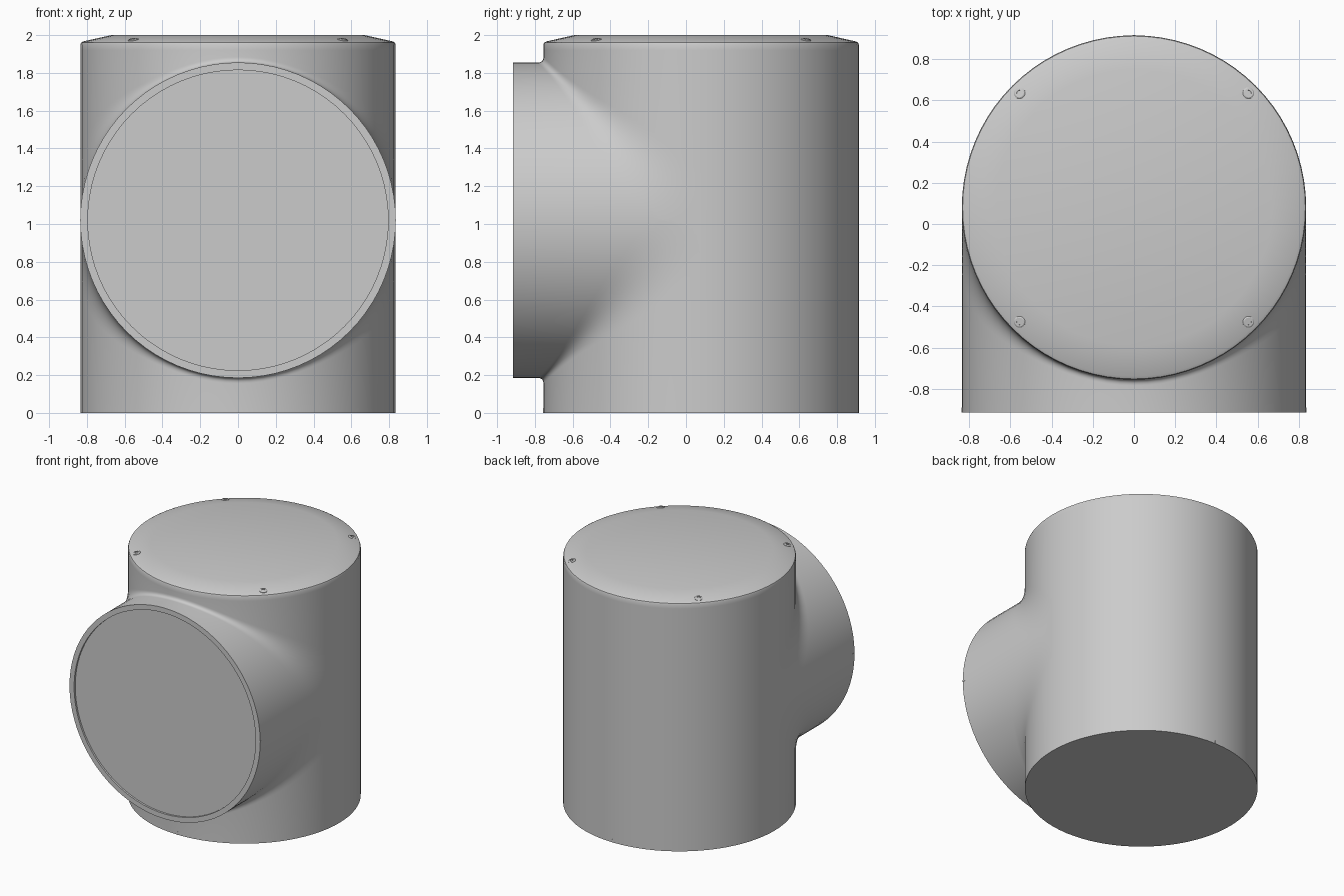
import bpy, bmesh
from math import sin, cos, pi, radians, atan2
from mathutils import Matrix, Vector

cube = bpy.data.objects.get("Cube")
if cube:
    bpy.data.objects.remove(cube, do_unlink=True)

R = 0.835            # radius of both barrels
CY, CZ = 0.08, 1.02  # where the two axes cross
TOP, FRONT = 1.92, -0.915
HALF = 40            # facets per half turn
STEPS = 10           # facets across the blend

grey = bpy.data.materials.new("light grey plastic")
grey.use_nodes = True
grey.diffuse_color = (0.6, 0.6, 0.6, 1)
grey.node_tree.nodes["Principled BSDF"].inputs["Base Color"].default_value = (0.6, 0.6, 0.6, 1)


def finish(name, bm, matrix=Matrix()):
    bmesh.ops.remove_doubles(bm, verts=bm.verts, dist=1e-5)
    bmesh.ops.recalc_face_normals(bm, faces=bm.faces)
    mesh = bpy.data.meshes.new(name)
    bm.to_mesh(mesh)
    bm.free()
    mesh.materials.append(grey)
    ob = bpy.data.objects.new(name, mesh)
    bpy.context.collection.objects.link(ob)
    ob.matrix_world = matrix
    bpy.ops.object.select_all(action='DESELECT')
    ob.select_set(True)
    bpy.context.view_layer.objects.active = ob
    bpy.ops.object.shade_smooth_by_angle(angle=radians(25))
    return ob


def skin(bm, columns):
    """Join neighbouring columns of points with quads."""
    rows = [[bm.verts.new(p) for p in col] for col in columns]
    for a, b in zip(rows, rows[1:]):
        for i in range(len(a) - 1):
            bm.faces.new((a[i], a[i + 1], b[i + 1], b[i]))


def lathe(name, profile, matrix, segments=2 * HALF):
    """Turn an (r, z) profile; it must end on the axis."""
    bm = bmesh.new()
    rings = []
    for r, z in profile[:-1]:
        rings.append([bm.verts.new((r * cos(2 * pi * i / segments),
                                    r * sin(2 * pi * i / segments), z))
                      for i in range(segments)])
    for a, b in zip(rings, rings[1:]):
        for i in range(segments):
            j = (i + 1) % segments
            bm.faces.new((a[i], a[j], b[j], b[i]))
    bm.faces.new(rings[-1])
    return finish(name, bm, matrix)


def blend_profile(a, side):
    """Down the upright barrel, round the corner, out along the branch."""
    x, c = R * sin(a), R * cos(a)
    d = 0.03 + 0.22 * sin(a) ** 4
    end = TOP - CZ if side > 0 else CZ
    pts = [(x, CY - c, CZ + side * end)]
    for i in range(STEPS + 1):
        t = i / STEPS
        pts.append((x, CY - c - d * t * t, CZ + side * (c + d * (1 - t) ** 2)))
    pts.append((x, FRONT, CZ + side * c))
    return pts


# Upright barrel and branch as one blended shell
bm = bmesh.new()
angles = [-pi / 2 + pi * i / HALF for i in range(HALF + 1)]
for side in (1, -1):
    skin(bm, [blend_profile(a, side) for a in angles])
reach = 0.25
skin(bm, [[(R * cos(b), CY + R * sin(b), z)
           for z in (0, CZ - reach, CZ + reach, TOP)]
          for b in [pi * i / HALF for i in range(HALF + 1)]])
for a in (-pi / 2, pi / 2):   # flat gores where the barrels touch
    upper = blend_profile(a, 1)[1:-1]
    lower = blend_profile(a, -1)[1:-2]
    bm.faces.new([bm.verts.new(p) for p in upper + lower[::-1]])
finish("tee_body", bm)

# End pieces
lathe("base_plate", [(R, 0), (0, 0)], Matrix.Translation((0, CY, 0)))
lathe("top_cap", [(R, TOP), (R, 1.95), (0.831, 1.96), (0.818, 1.967),
                  (0.67, 2), (0, 2)], Matrix.Translation((0, CY, 0)))
lathe("branch_end", [(R, 0), (0.795, 0), (0.795, -0.015), (0, -0.015)],
      Matrix.Translation((0, FRONT, CZ)) @ Matrix.Rotation(pi / 2, 4, 'X'))

# Cap screws with sockets, tilted with the sloping rim
for sx in (-1, 1):
    for sy in (-1, 1):
        turn = Matrix.Rotation(atan2(sy, sx), 4, 'Z') @ Matrix.Rotation(0.22, 4, 'Y')
        lathe("cap_screw", [(0.028, -0.01), (0.028, 0.003), (0.022, 0.007),
                            (0.013, 0.007), (0.013, 0.001), (0, 0.001)],
              Matrix.Translation((sx * 0.555, CY + sy * 0.555, 1.974)) @ turn, 20)


# Small alignment marks on the rims
def mark(name, centre, size):
    bm = bmesh.new()
    bmesh.ops.create_cube(bm, size=1)
    bmesh.ops.scale(bm, vec=Vector(size), verts=bm.verts)
    finish(name, bm, Matrix.Translation(centre))


for s in (-1, 1):
    mark("base_mark", (0, CY + s * R, 0.0125), (0.014, 0.004, 0.025))
    mark("branch_mark", (s * R, FRONT + 0.0125, CZ), (0.004, 0.025, 0.014))
